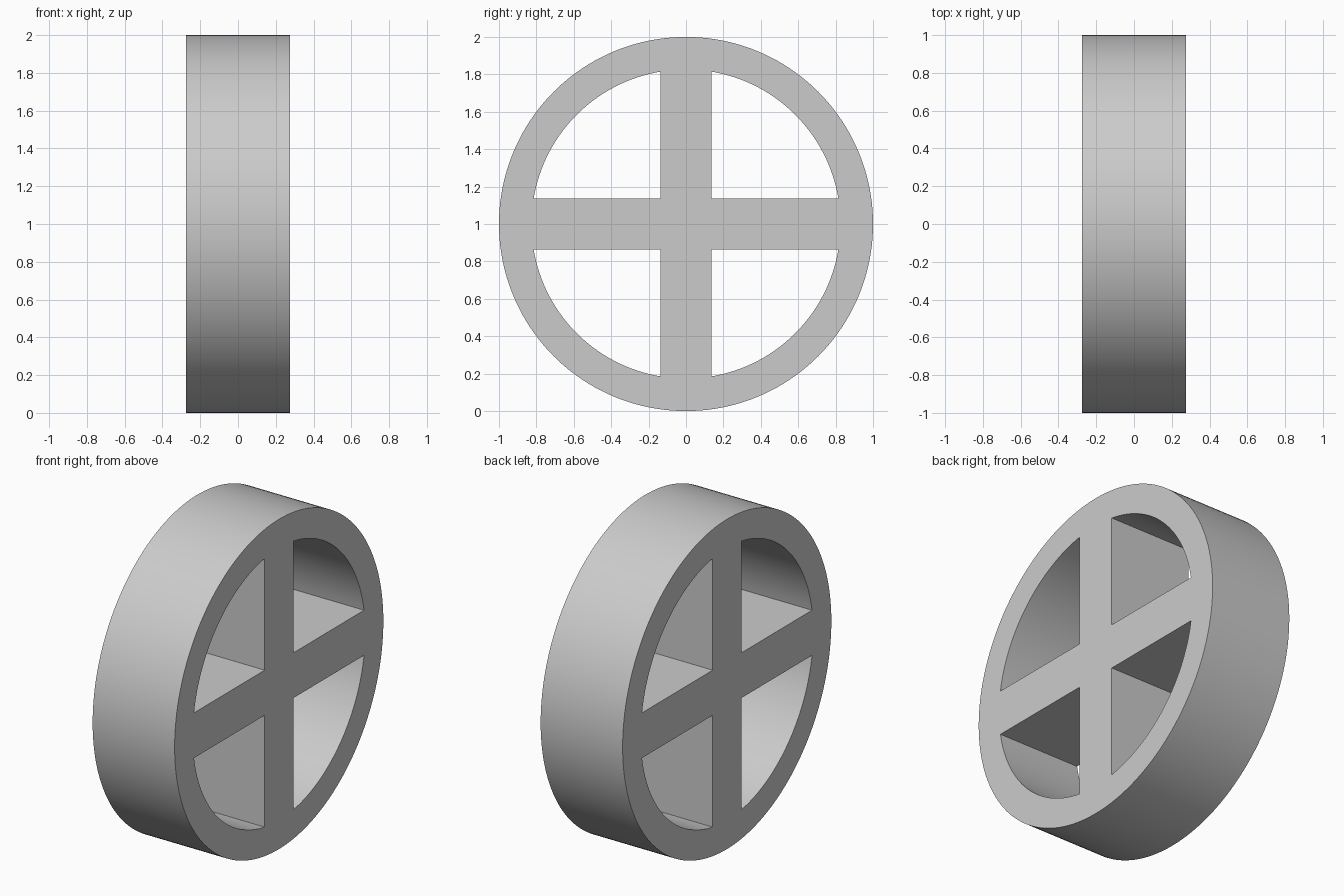
import bpy
import bmesh
from math import asin, cos, sin, pi

cube = bpy.data.objects.get("Cube")
if cube:
    bpy.data.objects.remove(cube, do_unlink=True)

RADIUS = 1.0
INNER = 0.826
HALF_SPOKE = 0.137
HALF_WIDTH = 0.275


def arc(radius, start, end, steps):
    return [(radius * cos(start + (end - start) * i / steps),
             radius * sin(start + (end - start) * i / steps))
            for i in range(steps + 1)]


def add_loop(curve, points):
    spline = curve.splines.new('POLY')
    spline.points.add(len(points) - 1)
    for point, (x, y) in zip(spline.points, points):
        point.co = (x, y, 0, 1)
    spline.use_cyclic_u = True


# Light grey material
grey = bpy.data.materials.new("light grey")
grey.use_nodes = True
colour = (0.6, 0.6, 0.6, 1)
grey.diffuse_color = colour
grey.node_tree.nodes["Principled BSDF"].inputs["Base Color"].default_value = colour

# Flat wheel profile: round rim with four quadrant openings between the spokes
profile = bpy.data.curves.new("wheel_profile", 'CURVE')
profile.dimensions = '2D'
profile.fill_mode = 'BOTH'
profile.extrude = HALF_WIDTH
add_loop(profile, arc(RADIUS, 0, 2 * pi, 160)[:-1])
trim = asin(HALF_SPOKE / INNER)
opening = [(HALF_SPOKE, HALF_SPOKE)] + arc(INNER, trim, pi / 2 - trim, 32)
for quarter in range(4):
    c, s = cos(quarter * pi / 2), sin(quarter * pi / 2)
    add_loop(profile, [(x * c - y * s, x * s + y * c) for x, y in opening])
profile.materials.append(grey)

# Stand the wheel upright with its axle along x
wheel = bpy.data.objects.new("spoked_wheel", profile)
bpy.context.collection.objects.link(wheel)
wheel.rotation_euler = (0, pi / 2, 0)
wheel.location.z = RADIUS
bpy.ops.object.select_all(action='DESELECT')
wheel.select_set(True)
bpy.context.view_layer.objects.active = wheel
bpy.ops.object.convert(target='MESH')
wheel = bpy.context.object

# Weld the caps to the walls and smooth the round surfaces
bm = bmesh.new()
bm.from_mesh(wheel.data)
bmesh.ops.remove_doubles(bm, verts=bm.verts, dist=0.0005)
bmesh.ops.recalc_face_normals(bm, faces=bm.faces)
bm.to_mesh(wheel.data)
bm.free()
bpy.ops.object.shade_smooth_by_angle(angle=pi / 6)
